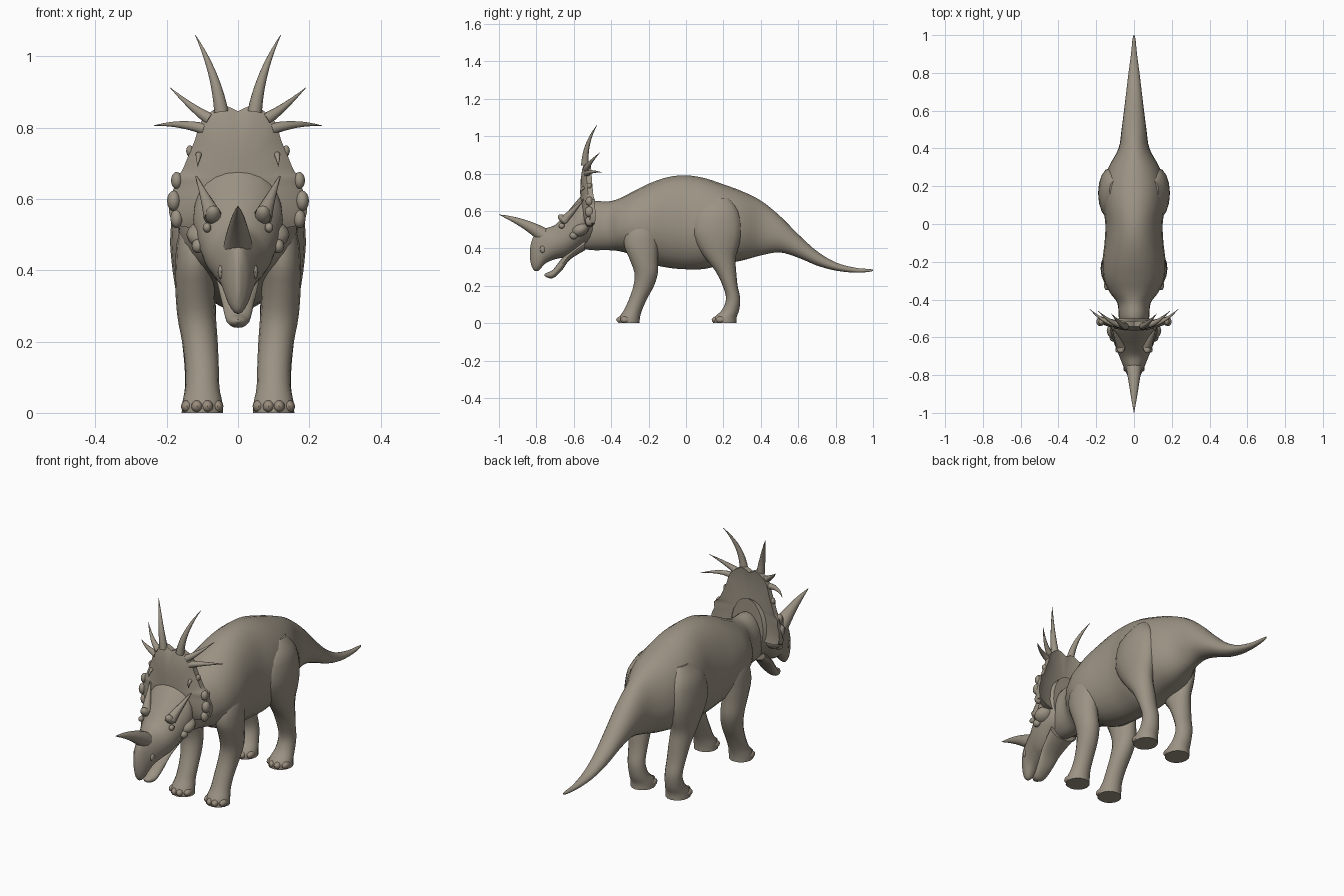
import bpy, bmesh
from math import cos, sin, pi, radians
from mathutils import Vector, Matrix

if "Cube" in bpy.data.objects:
    bpy.data.objects.remove(bpy.data.objects["Cube"])

hide = bpy.data.materials.new("hide")
hide.diffuse_color = (0.33, 0.29, 0.23, 1)
hide.use_nodes = True
hide.node_tree.nodes["Principled BSDF"].inputs["Base Color"].default_value = hide.diffuse_color
foot_hide = bpy.data.materials.new("foot_hide")
foot_hide.diffuse_color = (0.33, 0.27, 0.21, 1)
foot_hide.use_nodes = True
foot_hide.node_tree.nodes["Principled BSDF"].inputs["Base Color"].default_value = foot_hide.diffuse_color


def finish(name, bm, mat=hide, angle=45):
    bmesh.ops.recalc_face_normals(bm, faces=bm.faces)
    me = bpy.data.meshes.new(name)
    bm.to_mesh(me)
    bm.free()
    ob = bpy.data.objects.new(name, me)
    bpy.context.collection.objects.link(ob)
    me.materials.append(mat)
    bpy.ops.object.select_all(action='DESELECT')
    ob.select_set(True)
    bpy.context.view_layer.objects.active = ob
    bpy.ops.object.shade_smooth_by_angle(angle=radians(angle))
    return ob


def spline(rows, n=4):
    """Catmull-Rom through tuples of any length."""
    out = []
    for i in range(len(rows) - 1):
        a, b, c, d = (rows[max(0, min(len(rows) - 1, i + k))] for k in (-1, 0, 1, 2))
        for s in range(n):
            t = s / n
            out.append(tuple(0.5 * (2 * q + (r - p) * t + (2 * p - 5 * q + 4 * r - w) * t * t
                                    + (3 * q - p - 3 * r + w) * t ** 3)
                             for p, q, r, w in zip(a, b, c, d)))
    return out + [tuple(rows[-1])]


def skin(name, rings, mat=hide, angle=45):
    bm = bmesh.new()
    vs = [[bm.verts.new(p) for p in r] for r in rings]
    n = len(vs[0])
    for a, b in zip(vs, vs[1:]):
        for i in range(n):
            bm.faces.new((a[i], a[(i + 1) % n], b[(i + 1) % n], b[i]))
    bm.faces.new(vs[0])
    bm.faces.new(vs[-1])
    return finish(name, bm, mat, angle)


def body_loft(name, rows, widest=0.45, n=24, angle=45):
    """rows: y, top z, bottom z, half width."""
    rings = []
    for y, top, bot, w in spline(rows):
        zc = bot + (top - bot) * widest
        rings.append([(w * cos(2 * pi * i / n), y,
                       zc + sin(2 * pi * i / n) * ((top - zc) if i < n / 2 else (zc - bot)))
                      for i in range(n)])
    return skin(name, rings, hide, angle)


def leg(name, side, rows, n=16):
    """rows: z, y centre, y radius, x centre, x radius."""
    skin(name, [[(side * (xc + rx * cos(2 * pi * i / n)), yc + ry * sin(2 * pi * i / n), z)
                 for i in range(n)] for z, yc, ry, xc, rx in spline(rows, 3)])


def horn(name, a, b, c, r, n=10, steps=10):
    """Tapered horn on a curve from a through b to c."""
    a, b, c = Vector(a), Vector(b), Vector(c)
    m = 2 * b - (a + c) / 2
    rings = []
    for k in range(steps + 1):
        t = k / steps
        p = a * (1 - t) ** 2 + m * 2 * t * (1 - t) + c * t * t
        d = ((m - a) * (1 - t) + (c - m) * t).normalized()
        u = d.cross(Vector((0.3, 1, 0.2))).normalized()
        v = d.cross(u)
        rad = max(r * (1 - t) ** 0.85, 0.0008)
        rings.append([p + rad * (u * cos(2 * pi * i / n) + v * sin(2 * pi * i / n)) for i in range(n)])
    skin(name, rings)


def blob(name, loc, size, tilt=0, mat=hide):
    bm = bmesh.new()
    M = Matrix.Translation(loc) @ Matrix.Rotation(tilt, 4, 'X') @ Matrix.Diagonal((*size, 1))
    bmesh.ops.create_uvsphere(bm, u_segments=12, v_segments=8, radius=1, matrix=M)
    finish(name, bm, mat)


# torso, neck and tail
body_loft("torso_and_tail", [
    (-0.57, .60, .40, .06), (-0.50, .65, .39, .08), (-0.42, .65, .39, .088), (-0.36, .665, .385, .13),
    (-0.29, .70, .365, .16), (-0.20, .745, .32, .167), (-0.10, .78, .297, .156), (0, .79, .288, .152),
    (0.10, .775, .29, .165), (0.20, .742, .315, .165), (0.30, .705, .335, .135), (0.40, .655, .362, .082),
    (0.50, .575, .378, .066), (0.60, .475, .35, .053), (0.70, .385, .308, .041), (0.80, .325, .281, .029),
    (0.90, .297, .27, .016), (0.97, .29, .273, .009), (1.0, .287, .279, .003)])

# skull with hooked beak, and lower jaw
body_loft("skull", [
    (-0.50, .72, .42, .09), (-0.55, .69, .41, .125), (-0.60, .635, .375, .115), (-0.65, .575, .352, .098),
    (-0.70, .525, .342, .078), (-0.75, .507, .32, .058), (-0.79, .49, .28, .041), (-0.815, .465, .285, .027),
    (-0.83, .42, .32, .011), (-0.834, .39, .35, .004)], 0.5)
body_loft("lower_jaw", [
    (-0.54, .46, .39, .075), (-0.62, .39, .34, .058), (-0.665, .345, .28, .046), (-0.71, .287, .241, .034),
    (-0.742, .27, .244, .02), (-0.757, .262, .254, .004)], 0.5, 16)
horn("nose_horn", (0, -0.755, .465), (0, -0.87, .532), (0, -1.0, .58), .042, 14)

# neck frill: outline scaled into dished front and back sheets
half = [(0, .846), (.022, .857), (.045, .862), (.08, .842), (.107, .812), (.12, .768), (.142, .715),
        (.16, .675), (.182, .66), (.18, .63), (.193, .595), (.186, .535), (.125, .518), (.06, .51), (0, .505)]
line = spline(half, 2)
outline = line + [(-x, z) for x, z in reversed(line[1:-1])]
rings = []
for front, s in [(1, .05), (1, .3), (1, .55), (1, .8), (1, .95), (1, 1), (0, 1), (0, .93), (0, .75), (0, .4), (0, .05)]:
    ring = []
    for x, z in outline:
        px, pz = x * s, .66 + (z - .66) * s
        bend = 0.03 * (px / .19) ** 2
        ring.append((px, (-.565 + .022 * s ** 4 if front else -.525 + .01 * s ** 4) + bend, pz))
    rings.append(ring)
skin("frill", rings, hide, 50)

front_rows = [(.60, -.22, .04, .10, .025), (.5, -.235, .085, .115, .052), (.42, -.24, .092, .12, .056),
              (.35, -.228, .077, .121, .055), (.27, -.213, .063, .116, .054), (.2, -.226, .055, .107, .05),
              (.13, -.256, .048, .101, .047), (.07, -.283, .048, .1, .048), (.03, -.302, .056, .1, .056),
              (0, -.305, .057, .1, .058)]
hind_rows = [(.67, .18, .05, .10, .03), (.6, .165, .115, .12, .055), (.5, .162, .135, .127, .063),
             (.42, .17, .115, .126, .06), (.35, .183, .082, .12, .056), (.28, .212, .056, .114, .052),
             (.2, .236, .04, .11, .047), (.13, .252, .038, .106, .044), (.07, .238, .046, .102, .047),
             (.03, .21, .06, .1, .056), (0, .207, .062, .1, .058)]

for s, tag in ((1, "left"), (-1, "right")):
    # legs with toes
    leg("front_leg_" + tag, s, front_rows)
    leg("hind_leg_" + tag, s, hind_rows)
    for part, y in (("front", -.345), ("hind", .165)):
        for i, x in enumerate((.058, .086, .115, .143)):
            dy = .022 if i in (0, 3) else 0
            blob(f"{part}_toe_{tag}_{i}", (s * x, y + dy, .018), (.017, .028, .018), 0, foot_hide)
    # long frill spikes
    horn("top_spike_" + tag, (s * .047, -.54, .845), (s * .073, -.525, .955), (s * .12, -.475, 1.06), .021)
    horn("middle_spike_" + tag, (s * .08, -.532, .825), (s * .13, -.51, .86), (s * .19, -.46, .912), .018)
    horn("side_spike_" + tag, (s * .095, -.53, .797), (s * .165, -.505, .809), (s * .235, -.45, .806), .017)
    # frill edge knobs and small face hooks
    for i, (x, z, r) in enumerate([(.135, .735, .013), (.172, .652, .02), (.18, .595, .024), (.172, .545, .022)]):
        blob(f"frill_knob_{tag}_{i}", (s * x, -.517, z), (r * .8, r, r * 1.2))
    horn("frill_hook_" + tag, (s * .11, -.545, .725), (s * .112, -.562, .71), (s * .113, -.565, .69), .009)
    # raised ridge from the brow up to the frill
    horn("brow_ridge_" + tag, (s * .07, -.65, .55), (s * .09, -.605, .60), (s * .12, -.54, .67), .027)
    blob("brow_" + tag, (s * .07, -.655, .555), (.022, .035, .02), -.7)
    blob("eye_" + tag, (s * .087, -.665, .52), (.012, .016, .014))
    blob("cheek_" + tag, (s * .095, -.565, .50), (.05, .05, .035), .5)
    blob("cheek_knob_" + tag, (s * .112, -.60, .468), (.018, .022, .02))
    blob("nostril_rim_" + tag, (s * .047, -.765, .395), (.01, .016, .02))
